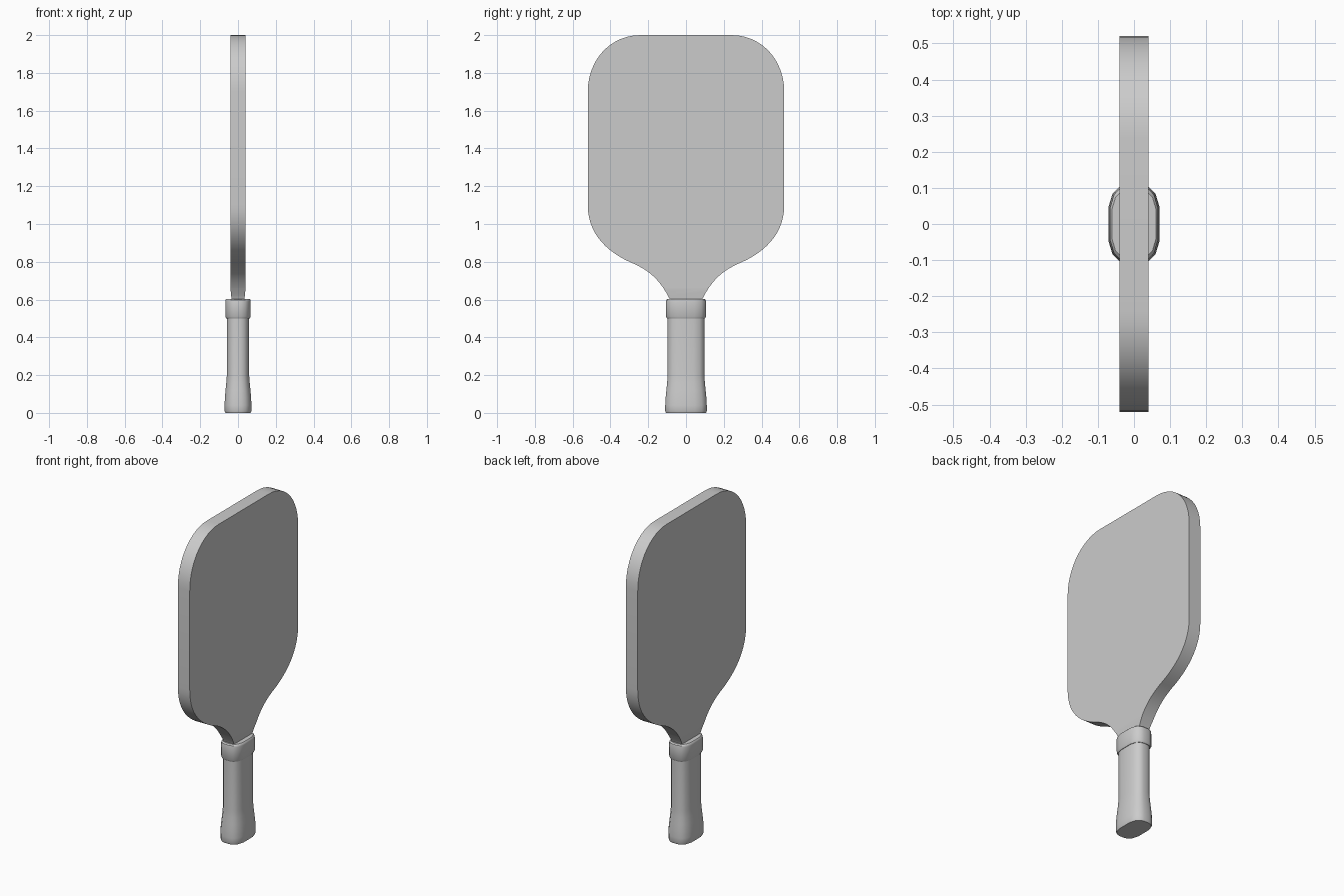
import bpy, bmesh
from mathutils import Vector
from mathutils.geometry import interpolate_bezier

if "Cube" in bpy.data.objects:
    bpy.data.objects.remove(bpy.data.objects["Cube"])


def finish(name, bm, angle=0.6):
    bmesh.ops.recalc_face_normals(bm, faces=bm.faces)
    me = bpy.data.meshes.new(name)
    bm.to_mesh(me)
    bm.free()
    ob = bpy.data.objects.new(name, me)
    bpy.context.collection.objects.link(ob)
    bpy.ops.object.select_all(action='DESELECT')
    ob.select_set(True)
    bpy.context.view_layer.objects.active = ob
    bpy.ops.object.shade_smooth_by_angle(angle=angle)
    return ob


def bezier(a, b, c, d, n=14):
    pts = interpolate_bezier(*[Vector((0, *p)) for p in (a, b, c, d)], n)
    return [(p.y, p.z) for p in pts]


def lofted(name, rows):
    """Stack rounded-octagon rings of (z, half depth x, half width y)."""
    q = [(1, .42), (.84, .76), (.57, .94), (.25, 1)]
    ring = q + [(-x, y) for x, y in reversed(q)]
    ring += [(-x, -y) for x, y in ring]
    bm = bmesh.new()
    loops = [[bm.verts.new((x * rx, y * ry, z)) for x, y in ring] for z, rx, ry in rows]
    n = len(ring)
    for lo, hi in zip(loops, loops[1:]):
        for i in range(n):
            j = (i + 1) % n
            bm.faces.new((lo[i], lo[j], hi[j], hi[i]))
    bm.faces.new(loops[0])
    bm.faces.new(loops[-1])
    return finish(name, bm)


# Blade: half outline from the top down to the neck, mirrored and extruded
half = bezier((.24, 2), (.40, 2), (.52, 1.87), (.52, 1.70))
half += bezier((.52, 1.10), (.52, .95), (.42, .855), (.30, .80))
half += bezier((.30, .80), (.19, .755), (.135, .70), (.085, .60))[1:]
half.append((.08, .56))
outline = half + [(-y, z) for y, z in reversed(half)]
T = .04
bm = bmesh.new()
face = bm.faces.new([bm.verts.new((-T, y, z)) for y, z in outline])
ext = bmesh.ops.extrude_face_region(bm, geom=[face])
bmesh.ops.translate(bm, vec=(2 * T, 0, 0),
                    verts=[v for v in ext['geom'] if isinstance(v, bmesh.types.BMVert)])
# Thin the neck slightly where it enters the collar
bmesh.ops.bisect_plane(bm, geom=bm.verts[:] + bm.edges[:] + bm.faces[:],
                       plane_co=(0, 0, .66), plane_no=(0, 0, 1))
for v in bm.verts:
    if v.co.z < .655:
        v.co.x *= 1 - (.66 - v.co.z) * 2.5
finish("paddle_blade", bm)

# Grip with flared butt
lofted("grip", [(0, .067, .106), (.01, .071, .110), (.04, .071, .110), (.08, .0695, .108),
                (.12, .066, .104), (.16, .062, .100), (.20, .059, .097), (.52, .059, .097)])

# Collar band at the top of the grip
lofted("grip_collar", [(.50, .062, .100), (.51, .067, .106), (.59, .067, .106),
                       (.598, .066, .104), (.604, .061, .097)])
